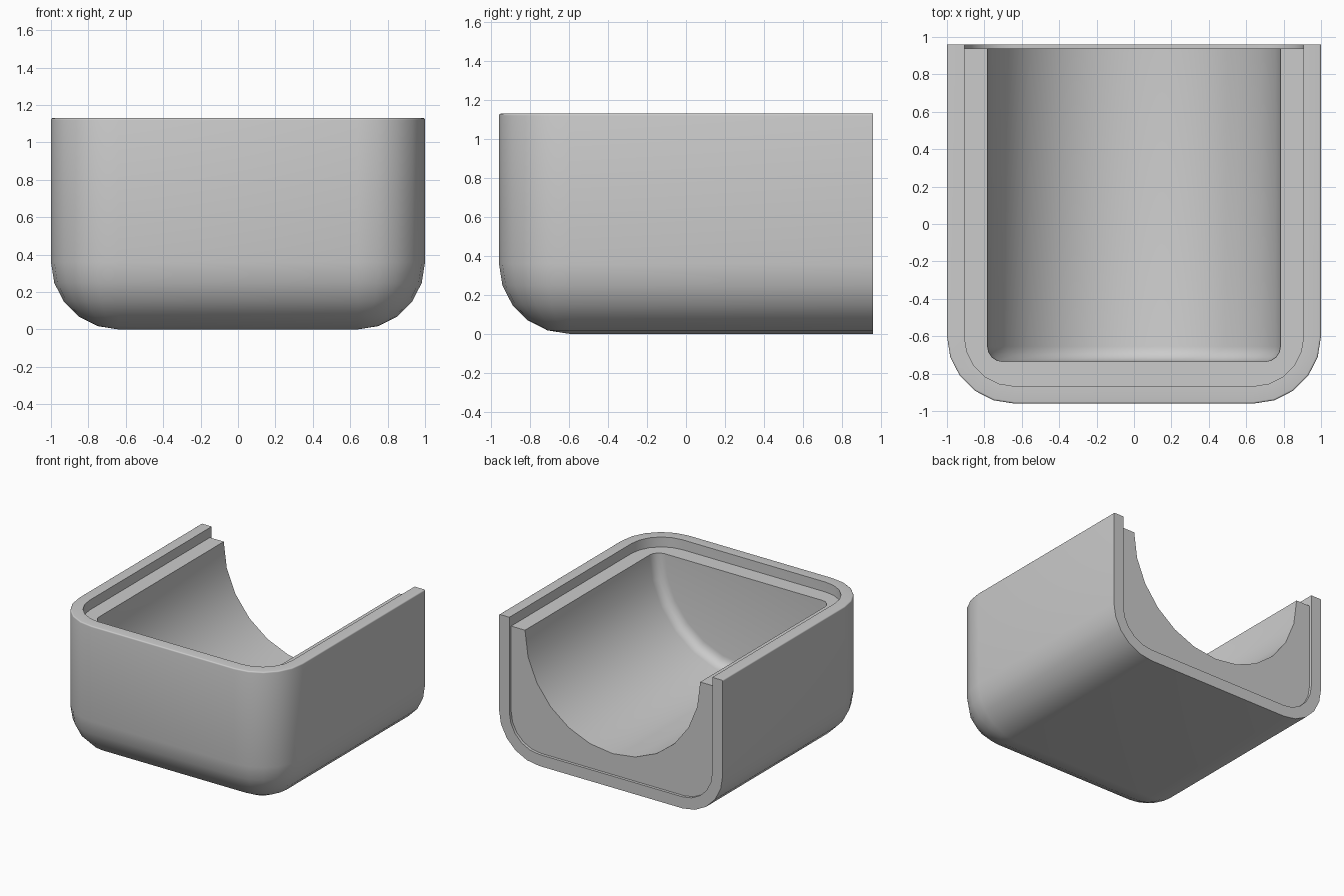
import bpy, bmesh
from math import sin, cos, pi, radians

if "Cube" in bpy.data.objects:
    bpy.data.objects.remove(bpy.data.objects["Cube"])

W, FRONT, BACK, TOP = 1.0, -0.96, 0.96, 1.13
R, SEG, WALL = 0.36, 5, 0.093


def outline(bm, inset, z, r, back):
    """Open U outline: right back end, front right corner, front left corner, left back end."""
    cx, cy, rad = W - r, FRONT + r, r - inset
    pts = [(W - inset, back)]
    pts += [(cx + rad * cos(a), cy - rad * sin(a)) for a in (i * pi / 2 / SEG for i in range(SEG + 1))]
    pts += [(-x, y) for x, y in reversed(pts)]
    return [bm.verts.new((x, y, z)) for x, y in pts]


def layers(inset, z_top, lip):
    """(inset, z) pairs from the floor, round the bottom edge, up to the (softened) rim."""
    r = R - inset
    out = [(inset + r * (1 - sin(a)), inset + r * (1 - cos(a))) for a in (i * pi / 2 / SEG for i in range(SEG + 1))]
    if lip:
        return out + [(inset + lip * (1 - cos(a)), z_top - lip * (1 - sin(a))) for a in (i * pi / 8 for i in range(5))]
    return out + [(inset, z_top)]


def strip(bm, rings):
    for a, b in zip(rings, rings[1:]):
        for i in range(len(a) - 1):
            bm.faces.new((a[i], a[i + 1], b[i + 1], b[i]))


def finish(bm, name):
    bmesh.ops.remove_doubles(bm, verts=bm.verts, dist=1e-5)
    bmesh.ops.recalc_face_normals(bm, faces=bm.faces)
    me = bpy.data.meshes.new(name)
    bm.to_mesh(me)
    bm.free()
    ob = bpy.data.objects.new(name, me)
    bpy.context.collection.objects.link(ob)
    return ob


def smooth(ob):
    bpy.ops.object.select_all(action='DESELECT')
    ob.select_set(True)
    bpy.context.view_layer.objects.active = ob
    bpy.ops.object.shade_smooth_by_angle(angle=radians(30))


# Outer shell: rounded tray with an open back
bm = bmesh.new()
outer = [outline(bm, d, z, R, BACK) for d, z in layers(0, TOP, 0.01)]
inner = [outline(bm, d, z, R, BACK) for d, z in layers(WALL, TOP, 0)]
strip(bm, outer + inner[::-1])
bm.faces.new(outer[0])
bm.faces.new(inner[0])
bm.faces.new([r[0] for r in outer[::-1]] + [r[-1] for r in outer]
             + [r[-1] for r in inner[::-1]] + [r[0] for r in inner])
shell = finish(bm, "outer_shell")

# Inner block, set slightly below the rim and in from the open back
bm = bmesh.new()
rings = [outline(bm, d, z, R, 0.937) for d, z in layers(WALL - 0.002, 1.05, 0)]
strip(bm, rings)
bm.faces.new(rings[0])
bm.faces.new(rings[-1])
bm.faces.new([r[0] for r in rings[::-1]] + [r[-1] for r in rings])
block = finish(bm, "inner_block")

# Trough cutter: half round channel with a filleted front end
TR, TZ, FIL, N = 0.783, 1.045, 0.08, 12
ends = [(-0.735 + FIL * (1 - sin(a)), FIL * (1 - cos(a))) for a in (i * pi / 8 for i in range(5))]
bm = bmesh.new()
sections = []
for y, inset in [(1.2, 0)] + ends:
    r = TR - inset
    pts = [(r, 1.3)] + [(r * cos(i * pi / N), TZ - r * sin(i * pi / N)) for i in range(N + 1)] + [(-r, 1.3)]
    sections.append([bm.verts.new((x, y, z)) for x, z in pts])
strip(bm, sections)
for a, b in zip(sections, sections[1:]):
    bm.faces.new((a[0], a[-1], b[-1], b[0]))
bm.faces.new(sections[0])
bm.faces.new(sections[-1])
cutter = finish(bm, "trough_cutter")
cutter.hide_render = True

mod = block.modifiers.new("trough", 'BOOLEAN')
mod.operation, mod.solver, mod.object = 'DIFFERENCE', 'EXACT', cutter
bpy.context.view_layer.objects.active = block
bpy.ops.object.modifier_apply(modifier=mod.name)
bpy.data.objects.remove(cutter)

smooth(shell)
smooth(block)
